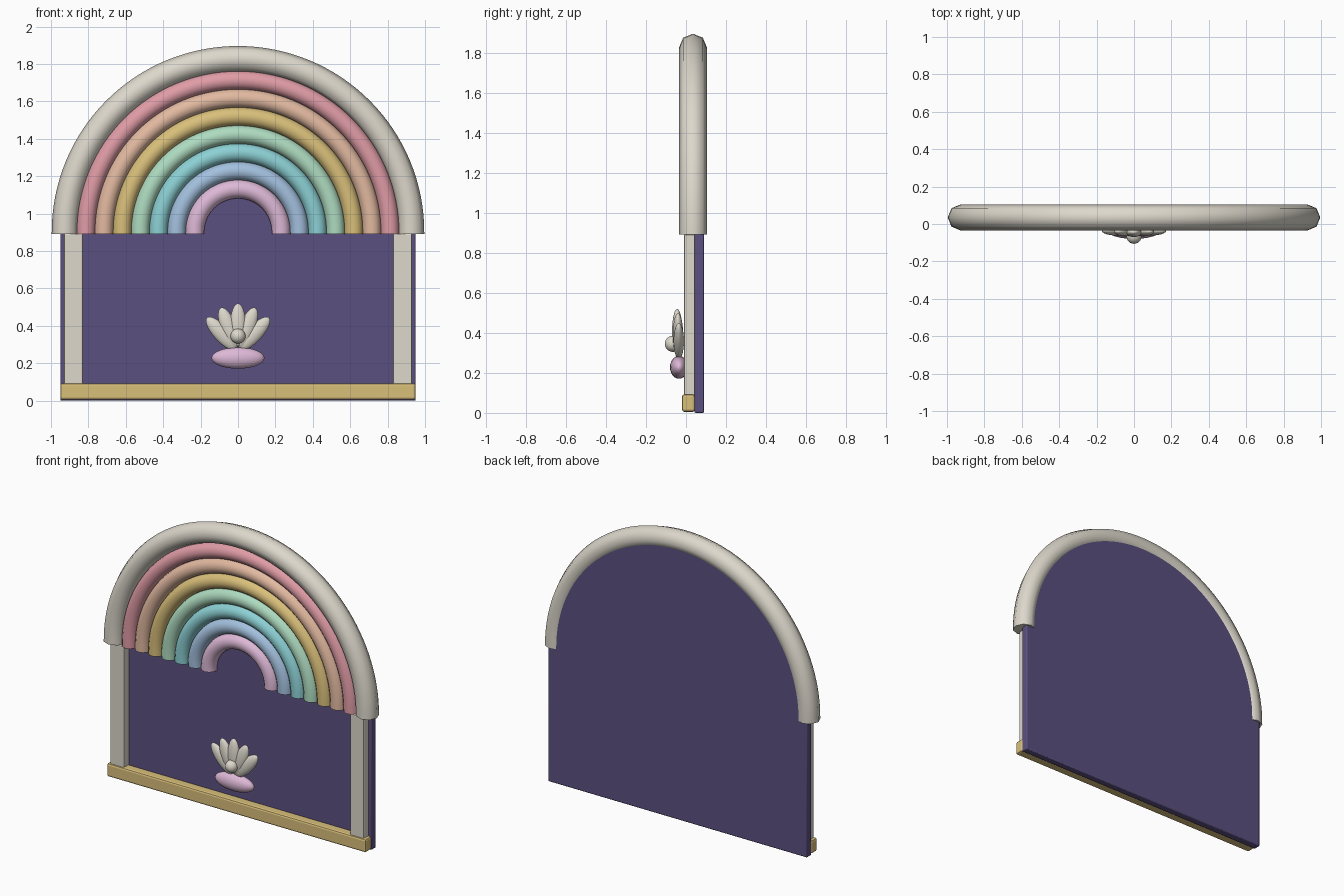
import bpy, bmesh
from math import sin, cos, pi, radians
from mathutils import Matrix

cube = bpy.data.objects.get("Cube")
if cube:
    bpy.data.objects.remove(cube, do_unlink=True)

SPRING = 0.9  # height where the arches begin


def material(name, hexcode):
    """Flat material from an sRGB hex code, stored as linear values."""
    srgb = [int(hexcode[i:i + 2], 16) / 255 for i in (0, 2, 4)]
    lin = [c / 12.92 if c < 0.04045 else ((c + 0.055) / 1.055) ** 2.4 for c in srgb]
    m = bpy.data.materials.new(name)
    m.use_nodes = True
    m.diffuse_color = (*lin, 1)
    m.node_tree.nodes["Principled BSDF"].inputs["Base Color"].default_value = (*lin, 1)
    return m


cream = material("cream", "DDD8CC")
purple = material("deep purple", "5B5080")
gold = material("soft gold", "D9BF7A")
rose = material("rose", "E09CA6")
peach = material("peach", "E2B9A0")
mint = material("mint", "AEDBC0")
teal = material("teal", "8CD0D4")
blue = material("sky blue", "A3C0DE")
lilac = material("lilac", "DDB8D6")


def finish(bm, name, mat, smooth=None):
    bmesh.ops.recalc_face_normals(bm, faces=bm.faces)
    mesh = bpy.data.meshes.new(name)
    bm.to_mesh(mesh)
    bm.free()
    obj = bpy.data.objects.new(name, mesh)
    bpy.context.collection.objects.link(obj)
    mesh.materials.append(mat)
    if smooth:
        bpy.ops.object.select_all(action="DESELECT")
        obj.select_set(True)
        bpy.context.view_layer.objects.active = obj
        bpy.ops.object.shade_smooth_by_angle(angle=radians(smooth))
    return obj


def bevel(obj, width):
    mod = obj.modifiers.new("soft edges", "BEVEL")
    mod.width = width
    mod.segments = 2
    mod.limit_method = "ANGLE"


def box(name, mat, low, high, width=0.01):
    bm = bmesh.new()
    bmesh.ops.create_cube(bm, size=1)
    for v in bm.verts:
        v.co = [l + (c + 0.5) * (h - l) for c, l, h in zip(v.co, low, high)]
    bevel(finish(bm, name, mat), width)


def arch(name, mat, radius, tube, y, sides, steps=64):
    """Half ring of round section with capped, level ends."""
    bm = bmesh.new()
    rings = []
    for i in range(steps + 1):
        a = pi * i / steps
        ring = []
        for j in range(sides):
            t = 2 * pi * j / sides
            r = radius + tube * cos(t)
            ring.append(bm.verts.new((r * cos(a), y + tube * sin(t), SPRING + r * sin(a))))
        rings.append(ring)
    for p, q in zip(rings, rings[1:]):
        for j in range(sides):
            k = (j + 1) % sides
            bm.faces.new((p[j], p[k], q[k], q[j]))
    bm.faces.new(rings[0])
    bm.faces.new(rings[-1])
    # short straight feet below the spring line
    for ring in (rings[0], rings[-1]):
        for v in ring:
            v.co.z -= 0.008
    finish(bm, name, mat, 60)


def ellipsoid(name, mat, center, size, tilt=0.0):
    bm = bmesh.new()
    m = (Matrix.Translation(center) @ Matrix.Rotation(tilt, 4, "Y")
         @ Matrix.Diagonal((*size, 1)))
    bmesh.ops.create_uvsphere(bm, u_segments=24, v_segments=14, radius=1, matrix=m)
    finish(bm, name, mat, 80)


# back panel: rectangle with a half-round top
bm = bmesh.new()
outline = [(-0.95, 0), (0.95, 0)]
outline += [(0.95 * cos(pi * i / 48), SPRING + 0.95 * sin(pi * i / 48)) for i in range(49)]
face = bm.faces.new([bm.verts.new((x, 0.042, z)) for x, z in outline])
new = bmesh.ops.extrude_face_region(bm, geom=[face])["geom"]
bmesh.ops.translate(bm, vec=(0, 0.048, 0),
                    verts=[v for v in new if isinstance(v, bmesh.types.BMVert)])
bevel(finish(bm, "back_panel", purple, 30), 0.006)

# frame
arch("outer_arch", cream, 0.926, 0.07, 0.035, 8)
for side, s in (("left", 1), ("right", -1)):
    box(side + "_post", cream, (s * 0.88 - 0.05, -0.01, 0.08), (s * 0.88 + 0.05, 0.045, 0.892), 0.006)
box("base_rail", gold, (-0.95, -0.02, 0.005), (0.95, 0.045, 0.093), 0.012)

# rainbow bands, outermost first
bands = [("rose", rose), ("peach", peach), ("gold", gold), ("mint", mint),
         ("teal", teal), ("blue", blue), ("lilac", lilac)]
for i, (label, mat) in enumerate(bands):
    arch(label + "_band", mat, 0.813 - 0.097 * i, 0.05, 0.03, 12)

# scallop shell with a pearl on a cushion
for i in range(-2, 3):
    tilt = radians(21 * i)
    reach = 0.145 - 0.006 * abs(i)
    ellipsoid(f"shell_rib_{i + 3}", cream,
              (reach * sin(tilt), -0.036 - 0.004 * (2 - abs(i)), 0.26 + reach * cos(tilt)),
              (0.042, 0.026, 0.115), tilt)
ellipsoid("shell_cushion", lilac, (0, -0.035, 0.228), (0.142, 0.045, 0.057))
ellipsoid("pearl", cream, (0, -0.066, 0.345), (0.04, 0.04, 0.04))
